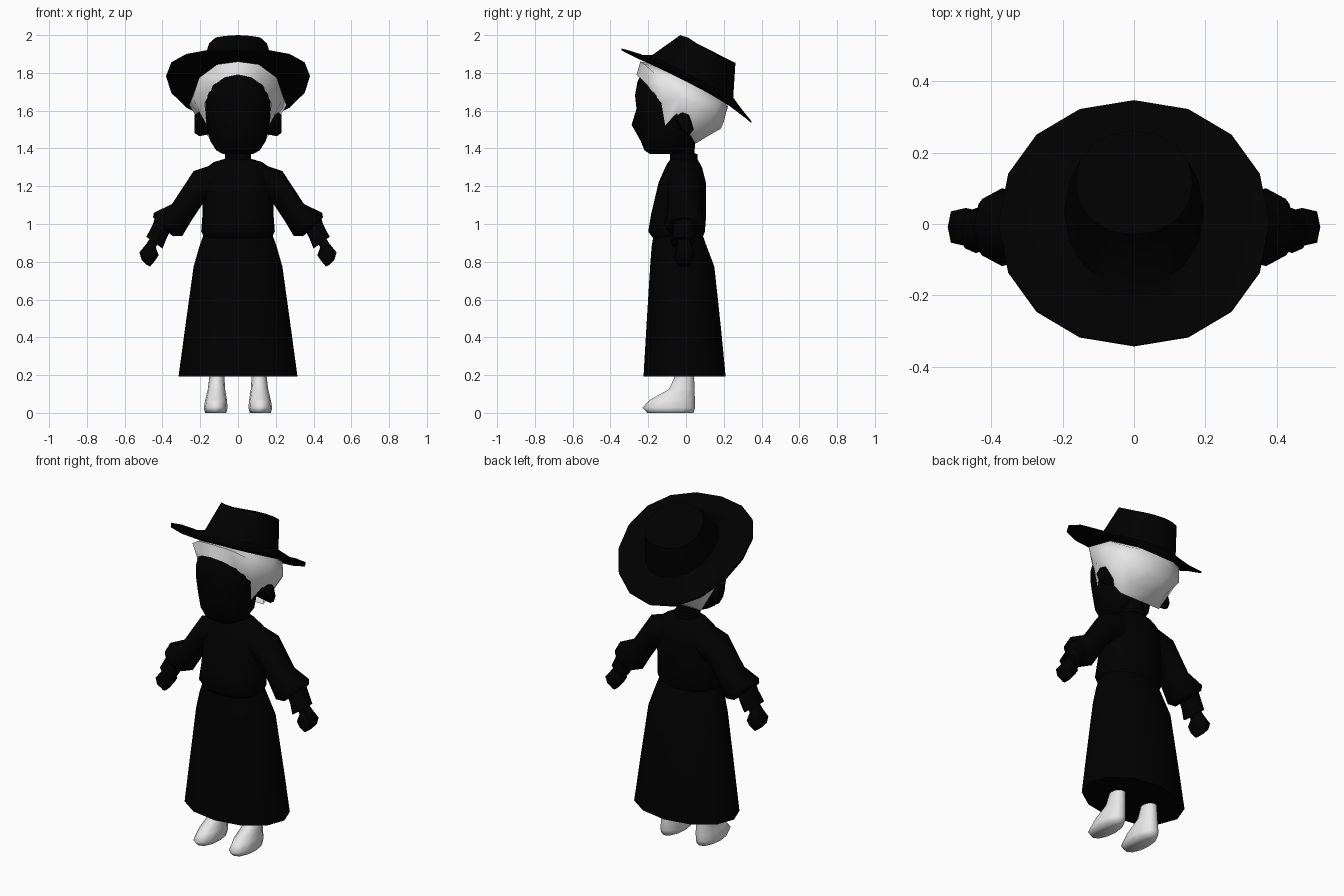
import bpy, bmesh, math
from mathutils import Vector

if "Cube" in bpy.data.objects:
    bpy.data.objects.remove(bpy.data.objects["Cube"])


def material(name, value):
    m = bpy.data.materials.new(name)
    m.diffuse_color = (value, value, value, 1)
    m.use_nodes = True
    m.node_tree.nodes["Principled BSDF"].inputs["Base Color"].default_value = m.diffuse_color
    return m


BLACK = material("black", 0.0)
WHITE = material("white", 0.8)


def finish(name, bm, mat, angle=60):
    bmesh.ops.remove_doubles(bm, verts=bm.verts, dist=0.0005)
    bmesh.ops.recalc_face_normals(bm, faces=bm.faces)
    me = bpy.data.meshes.new(name)
    bm.to_mesh(me)
    bm.free()
    ob = bpy.data.objects.new(name, me)
    bpy.context.collection.objects.link(ob)
    me.materials.append(mat)
    bpy.ops.object.select_all(action='DESELECT')
    ob.select_set(True)
    bpy.context.view_layer.objects.active = ob
    bpy.ops.object.shade_smooth_by_angle(angle=math.radians(angle))
    return ob


def loft(name, rings, mat, angle=60):
    """Skin closed rings and cap both ends."""
    bm = bmesh.new()
    vs = [[bm.verts.new(p) for p in r] for r in rings]
    n = len(vs[0])
    for a, b in zip(vs, vs[1:]):
        for i in range(n):
            j = (i + 1) % n
            bm.faces.new((a[i], a[j], b[j], b[i]))
    bm.faces.new(vs[0])
    bm.faces.new(vs[-1])
    return finish(name, bm, mat, angle)


def spow(v, power):
    return math.copysign(abs(v) ** (2 / power), v)


def oval(hw, y0, y1, z, cx=0, n=12, power=2.05):
    """Rounded ring; z is a height or a function of (x, y)."""
    pts = []
    for i in range(n):
        a = 2 * math.pi * i / n
        x = hw * spow(math.cos(a), power)
        y = (y0 + y1) / 2 + (y1 - y0) / 2 * spow(math.sin(a), power)
        pts.append(Vector((cx + x, y, z(x, y) if callable(z) else z)))
    return pts


def limb_ring(side, top, bottom, y0, y1, n=8, power=2.6):
    """Ring around a slanted limb, from its upper and lower edge points."""
    t, b = Vector(top), Vector(bottom)
    mid, half = (t + b) / 2, (t - b) / 2
    pts = []
    for i in range(n):
        a = 2 * math.pi * i / n
        p = mid + half * spow(math.cos(a), power)
        y = (y0 + y1) / 2 + (y1 - y0) / 2 * spow(math.sin(a), power)
        pts.append(Vector((side * p.x, y, p.y)))
    return pts


# Skirt and bodice: half width, front y, back y, height
loft("skirt", [oval(*r) for r in (
    (.315, -.225, .21, .192), (.28, -.21, .185, .45), (.235, -.19, .15, .775),
    (.205, -.182, .11, .88), (.18, -.17, .085, .95))], BLACK)
loft("bodice", [oval(*r, power=2.15) for r in (
    (.175, -.17, .085, .92), (.195, -.20, .10, .96), (.188, -.185, .107, 1.05),
    (.185, -.145, .105, 1.22), (.165, -.11, .085, 1.30), (.13, -.095, .07, 1.327),
    (.07, -.08, .06, 1.345))], BLACK)
loft("neck", [oval(.07, -.085, .06, 1.32), oval(.07, -.085, .06, 1.37),
              oval(.06, -.07, .045, 1.375), oval(.06, -.07, .05, 1.47)], BLACK)

# Head with nose bump at the front
head = [oval(*r, n=16, power=2.2) for r in (
    (.08, -.19, -.03, 1.37), (.115, -.22, .01, 1.39), (.148, -.24, .04, 1.44),
    (.163, -.25, .05, 1.525), (.172, -.262, .06, 1.61), (.17, -.27, .07, 1.68),
    (.15, -.258, .08, 1.75), (.11, -.23, .06, 1.81))]
head[3][12].y = -.288
loft("head", head, BLACK)

# Hair: arches from the face rim to the nape, right half listed from bottom to crown
arches = [
    [(.165, -.11, 1.52), (.175, -.13, 1.64), (.13, -.205, 1.735), (.07, -.245, 1.775), (0, -.262, 1.79)],
    [(.20, -.05, 1.585), (.24, -.035, 1.67), (.205, -.14, 1.775), (.11, -.22, 1.845), (0, -.242, 1.86)],
    [(.135, .05, 1.425), (.258, .06, 1.63), (.21, .04, 1.73), (.10, .0, 1.80), (0, 0, 1.82)],
    [(.11, .12, 1.468), (.195, .15, 1.57), (.175, .175, 1.645), (.09, .205, 1.65), (0, .215, 1.66)],
    [(.05, .185, 1.505), (.08, .20, 1.54), (.08, .212, 1.59), (.05, .218, 1.61), (0, .222, 1.62)]]
bm = bmesh.new()
rows = [[bm.verts.new(p) for p in a] +
        [bm.verts.new((-x, y, z)) for x, y, z in a[-2::-1]] for a in arches]
for a, b in zip(rows, rows[1:]):
    for i in range(8):
        bm.faces.new((a[i], a[i + 1], b[i + 1], b[i]))
bm.faces.new(rows[-1])
for a, b in zip(rows[2:], rows[3:]):
    bm.faces.new((a[0], b[0], b[-1], a[-1]))
finish("hair", bm, WHITE, 80)

# Tilted hat: underside, curled brim edge, tapered crown
loft("hat", [
    oval(.20, -.19, .22, lambda x, y: 1.755 - .49 * y, n=16),
    oval(.31, -.26, .275, lambda x, y: 1.745 - .51 * y + .1 * x * x, n=16),
    oval(.38, -.343, .345, lambda x, y: 1.728 - .56 * y + .35 * x * x, n=16, power=2.1),
    oval(.38, -.340, .347, lambda x, y: 1.738 - .56 * y + .35 * x * x, n=16, power=2.1),
    oval(.30, -.25, .29, lambda x, y: 1.765 - .52 * y + .1 * x * x, n=16),
    oval(.195, -.18, .25, lambda x, y: 1.80 - .52 * y, n=16),
    oval(.165, -.03, .262, lambda x, y: 2.0 - .6 * max(y - .02, 0) - .9 * x * x, n=16, power=2.1),
], BLACK, 40)

for side, label in ((1, "right"), (-1, "left")):
    # Ears
    loft(label + "_ear", [[Vector((side * x, y, z)) for y, z in (
        (-.06 * k, 1.53 + .03 * k), (-.02 * k, 1.53 + .065 * k), (.015 * k, 1.53 + .055 * k),
        (.04 * k, 1.53 - .03 * k), (.015 * k, 1.53 - .065 * k), (-.035 * k, 1.53 - .03 * k))]
        for x, k in ((.14, .8), (.205, 1), (.23, .75))], BLACK)
    # Sleeves, cuffs and hands
    loft(label + "_sleeve", [limb_ring(side, *r, power=2.2) for r in (
        ((.10, 1.325), (.13, 1.12), -.10, .08), ((.235, 1.28), (.185, 1.11), -.10, .085),
        ((.35, 1.105), (.245, 1.02), -.10, .085), ((.445, 1.06), (.295, .937), -.118, .10),
        ((.45, 1.035), (.345, .935), -.10, .08))], BLACK)
    loft(label + "_cuff", [limb_ring(side, *r) for r in (
        ((.44, 1.035), (.36, .96), -.065, .045), ((.45, 1.0), (.38, .92), -.07, .05),
        ((.485, .932), (.40, .87), -.082, .045))], BLACK)
    loft(label + "_hand", [limb_ring(side, *r, power=3.5) for r in (
        ((.462, .93), (.425, .90), -.045, .02), ((.485, .895), (.435, .875), -.05, .03),
        ((.522, .85), (.42, .835), -.062, .045), ((.51, .81), (.44, .805), -.06, .04),
        ((.485, .785), (.465, .775), -.04, .02))], BLACK)
    # Legs with shoes
    loft(label + "_leg", [oval(hw, y0, y1, z, side * cx, n=12) for hw, y0, y1, z, cx in (
        (.056, -.205, .04, 0, .118), (.063, -.23, .048, .028, .118),
        (.057, -.19, .047, .07, .116), (.046, -.09, .045, .125, .114),
        (.040, -.06, .043, .19, .112), (.040, -.06, .043, .24, .112))], WHITE, 80)
